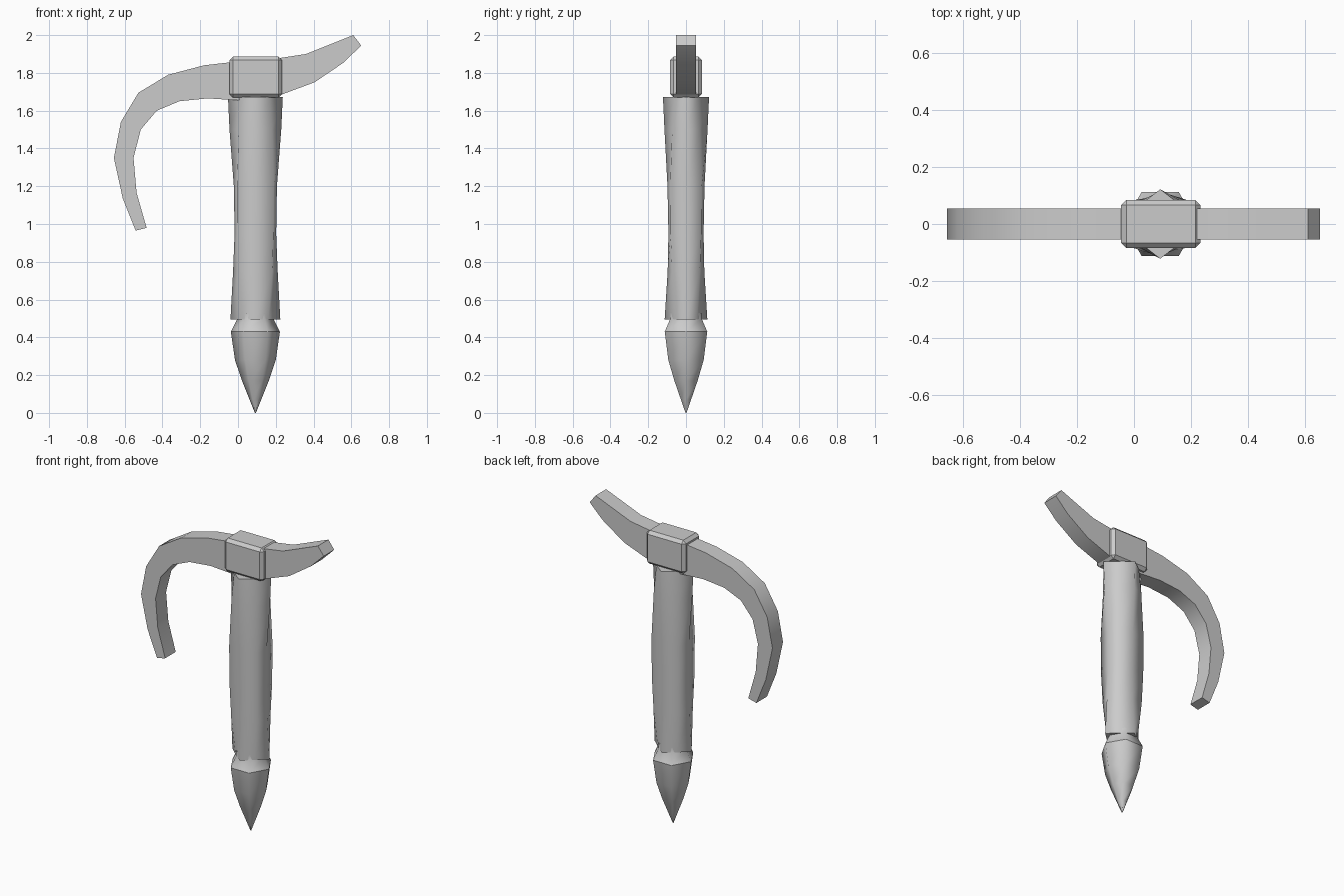
import bpy, bmesh, math
from mathutils import Vector

cube = bpy.data.objects.get("Cube")
if cube:
    bpy.data.objects.remove(cube, do_unlink=True)

AXIS_X = 0.092  # the shaft stands to one side of the centre

grey = bpy.data.materials.new("plain grey")
grey.use_nodes = True
GREY = (0.6, 0.6, 0.6, 1)
grey.diffuse_color = GREY
grey.node_tree.nodes["Principled BSDF"].inputs["Base Color"].default_value = GREY


def finish(name, bm, smooth_angle=0, sharp=()):
    """Shade smooth below the given angle, keep listed edges sharp, link."""
    bmesh.ops.recalc_face_normals(bm, faces=bm.faces)
    for face in bm.faces:
        face.smooth = smooth_angle > 0
    for edge in bm.edges:
        edge.smooth = edge.calc_face_angle(0) < math.radians(smooth_angle)
    for edge in sharp:
        edge.smooth = False
    mesh = bpy.data.meshes.new(name)
    bm.to_mesh(mesh)
    bm.free()
    mesh.materials.append(grey)
    obj = bpy.data.objects.new(name, mesh)
    bpy.context.collection.objects.link(obj)
    return obj


def loft(name, sections, smooth_angle, sharp_rings=()):
    """Skin a row of closed sections and cap both ends."""
    bm = bmesh.new()
    rings = [[bm.verts.new(p) for p in section] for section in sections]
    n = len(rings[0])
    for a, b in zip(rings, rings[1:]):
        for i in range(n):
            j = (i + 1) % n
            bm.faces.new((a[i], a[j], b[j], b[i]))
    bm.faces.new(rings[0])
    bm.faces.new(rings[-1])
    sharp = [bm.edges.get((rings[k][i], rings[k][(i + 1) % n]))
             for k in sharp_rings for i in range(n)]
    return finish(name, bm, smooth_angle, sharp)


# Grip: diamond section at the ends, swelling to a rounded box in the middle
def grip_section(z, rx, ry, fullness):
    points = []
    for i in range(8):
        a = i * math.pi / 4
        cx, cy = math.cos(a), math.sin(a)
        if i % 2:
            cx, cy = math.copysign(fullness, cx), math.copysign(fullness, cy)
        points.append(Vector((AXIS_X + rx * cx, ry * cy, z)))
    return points


grip = [(0.495, 0.132, 0.113, 0.52), (0.75, 0.118, 0.097, 0.76),
        (0.95, 0.110, 0.093, 0.87), (1.2, 0.114, 0.098, 0.85),
        (1.5, 0.137, 0.114, 0.64), (1.672, 0.145, 0.122, 0.52)]
loft("grip", [grip_section(*g) for g in grip], 91, (0, len(grip) - 1))


# Spike: six-sided point with a flared shoulder and a neck entering the grip
def hexagon(z, r):
    return [Vector((AXIS_X + r * math.cos(i * math.pi / 3),
                    r * math.sin(i * math.pi / 3), z)) for i in range(6)]


spike = [(0, 0.003), (0.07, 0.031), (0.17, 0.071), (0.28, 0.108),
         (0.43, 0.13), (0.5, 0.095), (0.53, 0.095)]
loft("spike", [hexagon(*s) for s in spike], 70, (4,))

# Curved head: flat bar running from the raised adze to the drooping pick
upper = [(0.61, 2), (0.485, 1.95), (0.36, 1.90), (0.23, 1.88), (-0.05, 1.855),
         (-0.18, 1.84), (-0.37, 1.79), (-0.527, 1.695), (-0.62, 1.54),
         (-0.657, 1.35), (-0.61, 1.135), (-0.542, 0.965)]
lower = [(0.652, 1.945), (0.56, 1.855), (0.405, 1.75), (0.23, 1.685), (0, 1.655),
         (-0.16, 1.665), (-0.31, 1.65), (-0.43, 1.6), (-0.515, 1.5),
         (-0.553, 1.35), (-0.537, 1.165), (-0.484, 0.98)]
HALF = 0.054
loft("curved_head", [[Vector((u[0], -HALF, u[1])), Vector((u[0], HALF, u[1])),
                      Vector((l[0], HALF, l[1])), Vector((l[0], -HALF, l[1]))]
                     for u, l in zip(upper, lower)], 35)

# Head socket: chamfered block joining the head to the grip
bm = bmesh.new()
bmesh.ops.create_cube(bm, size=1)
bmesh.ops.scale(bm, vec=(0.28, 0.17, 0.216), verts=bm.verts)
bmesh.ops.translate(bm, vec=(AXIS_X + 0.002, 0, 1.778), verts=bm.verts)
bmesh.ops.bevel(bm, geom=bm.edges[:], offset=0.019, segments=1,
                affect='EDGES', profile=0.5)
finish("head_socket", bm)
